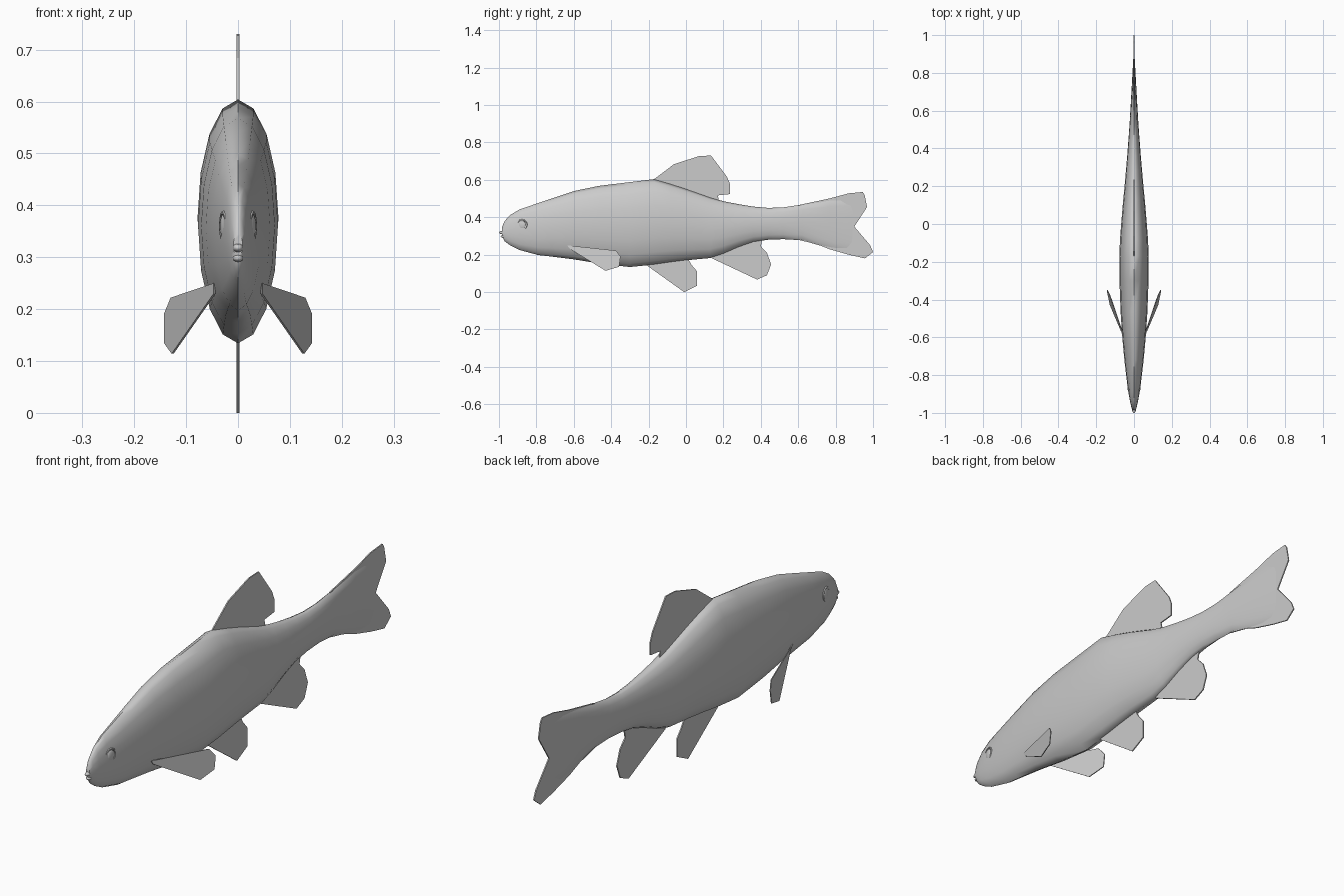
import bpy, bmesh, math
from mathutils import Matrix, Vector

cube = bpy.data.objects.get("Cube")
if cube:
    bpy.data.objects.remove(cube)

GREY = (0.6, 0.6, 0.6, 1)
skin = bpy.data.materials.new("grey skin")
skin.use_nodes = True
skin.diffuse_color = GREY
skin.node_tree.nodes["Principled BSDF"].inputs["Base Color"].default_value = GREY


def finish(name, bm, smooth=None):
    """Turn a bmesh into a named object with the skin material."""
    bmesh.ops.recalc_face_normals(bm, faces=bm.faces)
    mesh = bpy.data.meshes.new(name)
    bm.to_mesh(mesh)
    bm.free()
    mesh.materials.append(skin)
    obj = bpy.data.objects.new(name, mesh)
    bpy.context.collection.objects.link(obj)
    if smooth:
        bpy.ops.object.select_all(action='DESELECT')
        obj.select_set(True)
        bpy.context.view_layer.objects.active = obj
        bpy.ops.object.shade_smooth_by_angle(angle=math.radians(smooth))
    return obj


def loft(name, stations, sides=16):
    """Elliptical rings along y; each station is y, bottom, top, half width."""
    bm = bmesh.new()
    rings = []
    for y, low, high, width in stations:
        mid, half = (low + high) / 2, (high - low) / 2
        angles = [math.tau * i / sides for i in range(sides)]
        rings.append([bm.verts.new((width * math.sin(a), y, mid + half * math.cos(a)))
                      for a in angles])
    for a, b in zip(rings, rings[1:]):
        for i in range(sides):
            j = (i + 1) % sides
            bm.faces.new((a[i], a[j], b[j], b[i]))
    bm.faces.new(rings[0])
    bm.faces.new(rings[-1])
    return finish(name, bm, 60)


def fin(name, outline, side=Vector((1, 0, 0)), thick=0.005):
    """Thin plate from an outline, thickened along the side direction."""
    bm = bmesh.new()
    face = bm.faces.new([bm.verts.new(Vector(p) - side * thick / 2) for p in outline])
    new = bmesh.ops.extrude_face_region(bm, geom=[face])["geom"]
    verts = [v for v in new if isinstance(v, bmesh.types.BMVert)]
    bmesh.ops.translate(bm, verts=verts, vec=side * thick)
    return finish(name, bm)


def ball(name, centre, size, turn=0):
    """Stretched sphere for lips and eyes."""
    bm = bmesh.new()
    bmesh.ops.create_uvsphere(bm, u_segments=16, v_segments=10, radius=1)
    bm.transform(Matrix.Translation(centre) @ Matrix.Rotation(turn, 4, 'Z')
                 @ Matrix.Diagonal((*size, 1)))
    return finish(name, bm, 60)


# Body, running from the snout into the root of the tail
loft("body", [
    (-.985, .30, .345, .009), (-.97, .272, .38, .014), (-.94, .25, .412, .021),
    (-.89, .225, .442, .030), (-.79, .198, .476, .043), (-.72, .19, .50, .051),
    (-.60, .175, .54, .062), (-.465, .153, .568, .071), (-.30, .134, .588, .077),
    (-.17, .147, .604, .078), (-.08, .160, .578, .074), (0, .17, .552, .068),
    (.13, .182, .506, .057), (.20, .205, .486, .050), (.28, .24, .47, .043),
    (.36, .268, .457, .036), (.44, .28, .45, .030), (.52, .283, .453, .024),
    (.62, .277, .468, .018), (.765, .235, .495, .010), (.89, .215, .505, .003)])

# Single fins on the centre line, outlined in y and z
centre_fins = {
    "tail_fin": [(.60, .465), (.765, .50), (.87, .528), (.945, .535), (.955, .52),
                 (.968, .455), (.90, .35), (.985, .25), (1, .214), (.957, .18),
                 (.87, .20), (.765, .23), (.70, .256), (.60, .279)],
    "dorsal_fin": [(-.18, .59), (-.17, .604), (-.064, .684), (.07, .727), (.134, .73),
                   (.22, .615), (.235, .578), (.235, .524), (.17, .517), (.18, .47)],
    "pelvic_fin": [(-.22, .15), (-.20, .136), (-.01, 0), (.06, .035), (.06, .11),
                   (.03, .145), (.01, .18)],
    "anal_fin": [(.12, .20), (.14, .18), (.38, .067), (.433, .09), (.455, .148),
                 (.433, .21), (.40, .245), (.41, .29)],
}
for name, outline in centre_fins.items():
    fin(name, [(0, y, z) for y, z in outline])

# Lips
ball("upper_lip", (0, -.985, .318), (.010, .015, .008))
ball("lower_lip", (0, -.978, .298), (.010, .013, .007))

# Paired pectoral fins and eyes
pectoral = [(.045, -.636, .25), (.128, -.374, .222), (.141, -.35, .19),
            (.141, -.358, .135), (.126, -.43, .114), (.045, -.62, .23)]
for label, s in (("left", 1), ("right", -1)):
    fin(label + "_pectoral_fin", [(s * x, y, z) for x, y, z in pectoral], thick=0.004)
    ball(label + "_eye", (s * .0285, -.877, .36), (.005, .019, .022), -s * .2)
    # Raised rim around the eye
    bpy.ops.mesh.primitive_torus_add(
        major_radius=.026, minor_radius=.004, major_segments=20, minor_segments=6,
        location=(s * .0275, -.877, .36), rotation=(0, math.pi / 2, -s * .2))
    rim = bpy.context.object
    rim.name = label + "_eye_rim"
    rim.data.materials.append(skin)
    bpy.ops.object.shade_smooth_by_angle(angle=math.radians(60))
